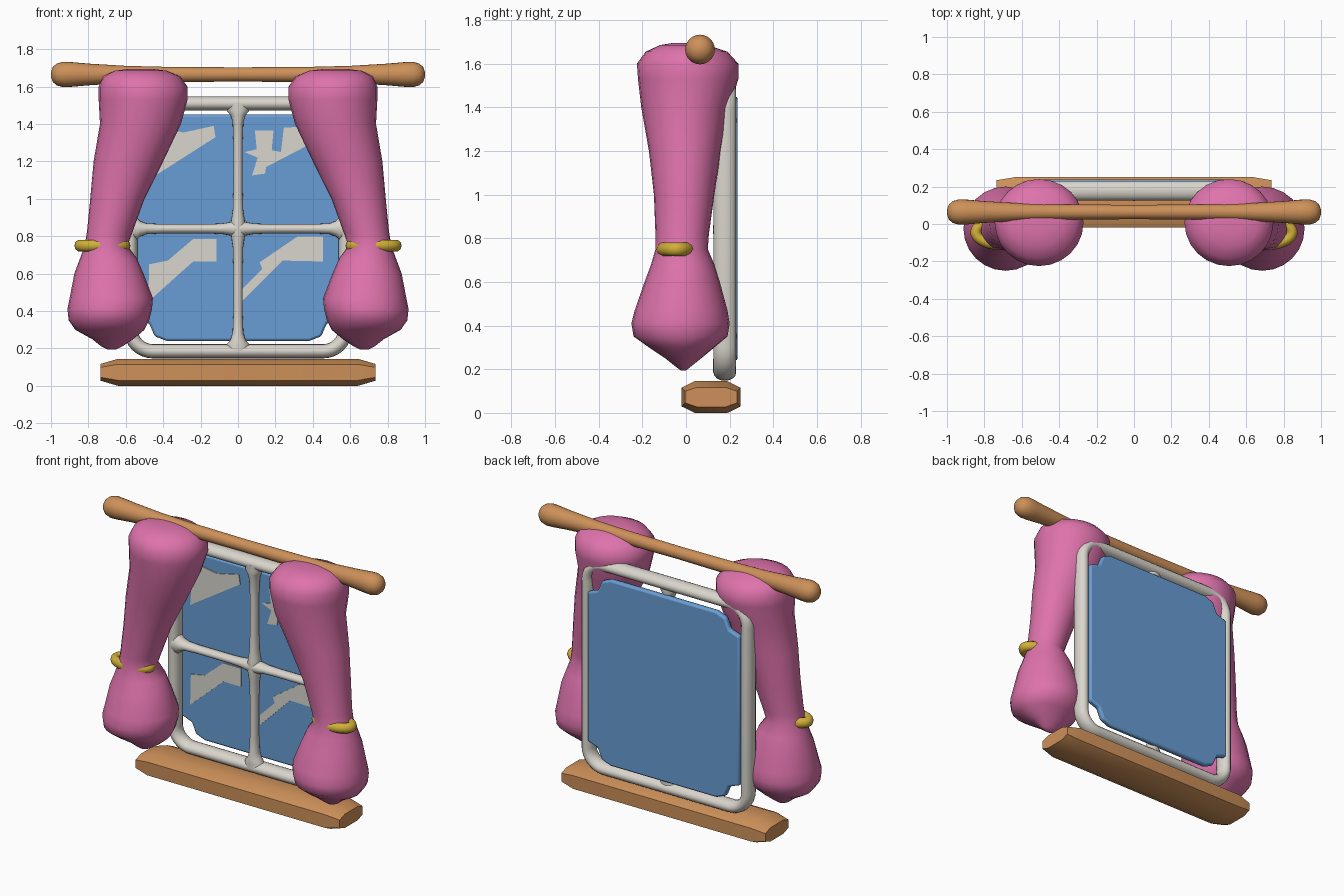
import bpy
import bmesh
from math import sin, cos, pi, radians
from mathutils import Vector

cube = bpy.data.objects.get("Cube")
if cube:
    bpy.data.objects.remove(cube, do_unlink=True)

X, Y, Z = Vector((1, 0, 0)), Vector((0, 1, 0)), Vector((0, 0, 1))


def material(name, rgb):
    m = bpy.data.materials.new(name)
    m.use_nodes = True
    m.diffuse_color = (*rgb, 1)
    m.node_tree.nodes["Principled BSDF"].inputs["Base Color"].default_value = (*rgb, 1)
    return m


PINK = material("pink cloth", (0.73, 0.17, 0.41))
BLUE = material("blue glass", (0.14, 0.34, 0.66))
WHITE = material("off white paint", (0.70, 0.67, 0.61))
WOOD = material("orange wood", (0.61, 0.28, 0.10))
GOLD = material("gold", (0.64, 0.43, 0.04))


def finish(bm, name, mat, angle=40):
    bmesh.ops.recalc_face_normals(bm, faces=bm.faces)
    mesh = bpy.data.meshes.new(name)
    bm.to_mesh(mesh)
    bm.free()
    mesh.materials.append(mat)
    ob = bpy.data.objects.new(name, mesh)
    bpy.context.collection.objects.link(ob)
    bpy.ops.object.select_all(action="DESELECT")
    ob.select_set(True)
    bpy.context.view_layer.objects.active = ob
    bpy.ops.object.shade_smooth_by_angle(angle=radians(angle))
    return ob


def ellipse(center, u, v, ru, rv, n=24):
    angles = [2 * pi * i / n for i in range(n)]
    return [center + u * ru * cos(a) + v * rv * sin(a) for a in angles]


def skin(name, rings, mat, closed=False, angle=40):
    """Skin a surface over a row of rings of equal size."""
    bm = bmesh.new()
    rows = [[bm.verts.new(p) for p in ring] for ring in rings]
    n = len(rows[0])
    pairs = list(zip(rows, rows[1:])) + ([(rows[-1], rows[0])] if closed else [])
    for a, b in pairs:
        for i in range(n):
            j = (i + 1) % n
            bm.faces.new((a[i], a[j], b[j], b[i]))
    if not closed:
        bm.faces.new(rows[0])
        bm.faces.new(rows[-1])
    return finish(bm, name, mat, angle)


def slab(name, outline, y_front, y_back, mat, bevel=0):
    """Extrude an (x, z) outline along y."""
    bm = bmesh.new()
    face = bm.faces.new([bm.verts.new((x, y_front, z)) for x, z in outline])
    out = bmesh.ops.extrude_face_region(bm, geom=[face])
    moved = [g for g in out["geom"] if isinstance(g, bmesh.types.BMVert)]
    bmesh.ops.translate(bm, verts=moved, vec=(0, y_back - y_front, 0))
    ob = finish(bm, name, mat, 30)
    if bevel:
        mod = ob.modifiers.new("soft edge", "BEVEL")
        mod.width, mod.segments = bevel, 2
    return ob


# Curtain rod with swollen rounded ends
half = [(1.0, .012), (.99, .04), (.97, .058), (.935, .068), (.89, .066),
        (.8, .058), (.6, .046), (.4, .041)]
stations = [(-x, r) for x, r in half] + [(0, .038)] + [(x, r) for x, r in reversed(half)]
skin("curtain_rod", [ellipse(Vector((x, .064, 1.665)), Y, Z, r, r) for x, r in stations], WOOD, angle=60)

# Window sill: eight-sided bar with tapered ends
profile = [(-.135, -.043), (-.075, -.0725), (.075, -.0725), (.135, -.043),
           (.135, .043), (.075, .0725), (-.075, .0725), (-.135, .043)]
ends = [(-.735, .88, .62), (-.64, 1, 1), (.64, 1, 1), (.735, .88, .62)]
skin("window_sill", [[Vector((x, .115 + y * sy, .0725 + z * sz)) for y, z in profile]
                     for x, sy, sz in ends], WOOD, angle=25)

# Window frame: rounded rectangular tube
rings = []
for k, (sx, sz) in enumerate(((1, 1), (-1, 1), (-1, -1), (1, -1))):
    corner = Vector((sx * .455, .178, .8475 + sz * .5425))
    for i in range(9):
        a = pi / 2 * (k + i / 8)
        out = Vector((cos(a), 0, sin(a)))
        rings.append(ellipse(corner + out * .12, out, Y, .038, .052, 16))
skin("window_frame", rings, WHITE, closed=True, angle=60)

# Glazing bars, flaring where they meet the frame and each other
flare = [(0, .062), (.06, .06), (.09, .042), (.15, .029), (.3, .025), (.7, .025),
         (.85, .028), (.93, .036), (1, .044)]


def bar(name, center, axis, side, low, high):
    rows = [(low * (1 - t), r) for t, r in flare]
    rows += [(high * (1 - t), r) for t, r in reversed(flare[:-1])]
    skin(name, [ellipse(center + axis * d, side, Y, r, min(r + .008, .046), 16)
                for d, r in rows], WHITE, angle=60)


middle = Vector((0, .17, .84))
bar("upright_bar", middle, Z, X, -.655, .67)
bar("cross_bar", middle, X, Z, -.575, .575)

# Glass pane with stepped corners
step = [(.548, .36), (.475, .335), (.445, .265), (.38, .24)]
lower = step + [(-x, z) for x, z in reversed(step)]
upper = [(x, 1.69 - z) for x, z in reversed(lower)]
slab("glass_pane", lower + upper, .198, .237, BLUE, .012)

# Painted glints on the four panes
glints = {
    "upper_right": [(-.48, 1.10), (-.12, 1.33), (-.13, 1.39), (-.29, 1.355), (-.46, 1.385)],
    "upper_left": [(.09, 1.365), (.19, 1.365), (.18, 1.26), (.23, 1.25), (.245, 1.38),
                   (.40, 1.39), (.40, 1.30), (.15, 1.17), (.145, 1.135), (.075, 1.125),
                   (.105, 1.22), (.035, 1.25), (.1, 1.265)],
    "lower_right": [(-.48, .45), (-.475, .65), (-.375, .67), (-.24, .785), (-.115, .785),
                    (-.115, .665), (-.24, .665)],
    "lower_left": [(.025, .455), (.025, .52), (.13, .625), (.115, .66), (.32, .80),
                   (.455, .80), (.455, .665), (.24, .67)],
}
for side, outline in glints.items():
    slab("glint_" + side, outline, .193, .199, WHITE)

# Curtains: height, inner x, outer x, front y, back y
curtain = [
    (1.695, .46, .58, -.06, .04), (1.685, .38, .66, -.12, .10), (1.655, .31, .72, -.185, .19),
    (1.60, .27, .745, -.225, .24), (1.53, .27, .745, -.22, .24), (1.40, .305, .738, -.205, .20),
    (1.20, .40, .772, -.17, .16), (1.0, .50, .79, -.147, .13), (.82, .565, .808, -.14, .105),
    (.75, .59, .82, -.14, .10), (.68, .54, .845, -.16, .13), (.60, .505, .875, -.19, .155),
    (.47, .455, .90, -.235, .19), (.41, .46, .912, -.25, .20), (.35, .475, .905, -.24, .19),
    (.30, .50, .87, -.17, .13), (.25, .56, .78, -.095, .07), (.21, .62, .73, -.045, .02),
    (.195, .65, .70, -.025, 0),
]
for side, s in (("left", 1), ("right", -1)):
    rows = [ellipse(Vector((s * (a + b) / 2, (f + k) / 2, z)), X, Y, (b - a) / 2, (k - f) / 2)
            for z, a, b, f, k in curtain]
    skin("curtain_" + side, rows, PINK, angle=70)

    # Gold tie around the gathered waist
    center = Vector((s * .725, -.045, .75))
    rows = []
    for i in range(32):
        a = 2 * pi * i / 32
        hub = center + Vector((.12 * cos(a), .062 * sin(a), 0))
        rows.append(ellipse(hub, Vector((cos(a), sin(a), 0)), Z, .03, .032, 10))
    skin("curtain_tie_" + side, rows, GOLD, closed=True, angle=60)
